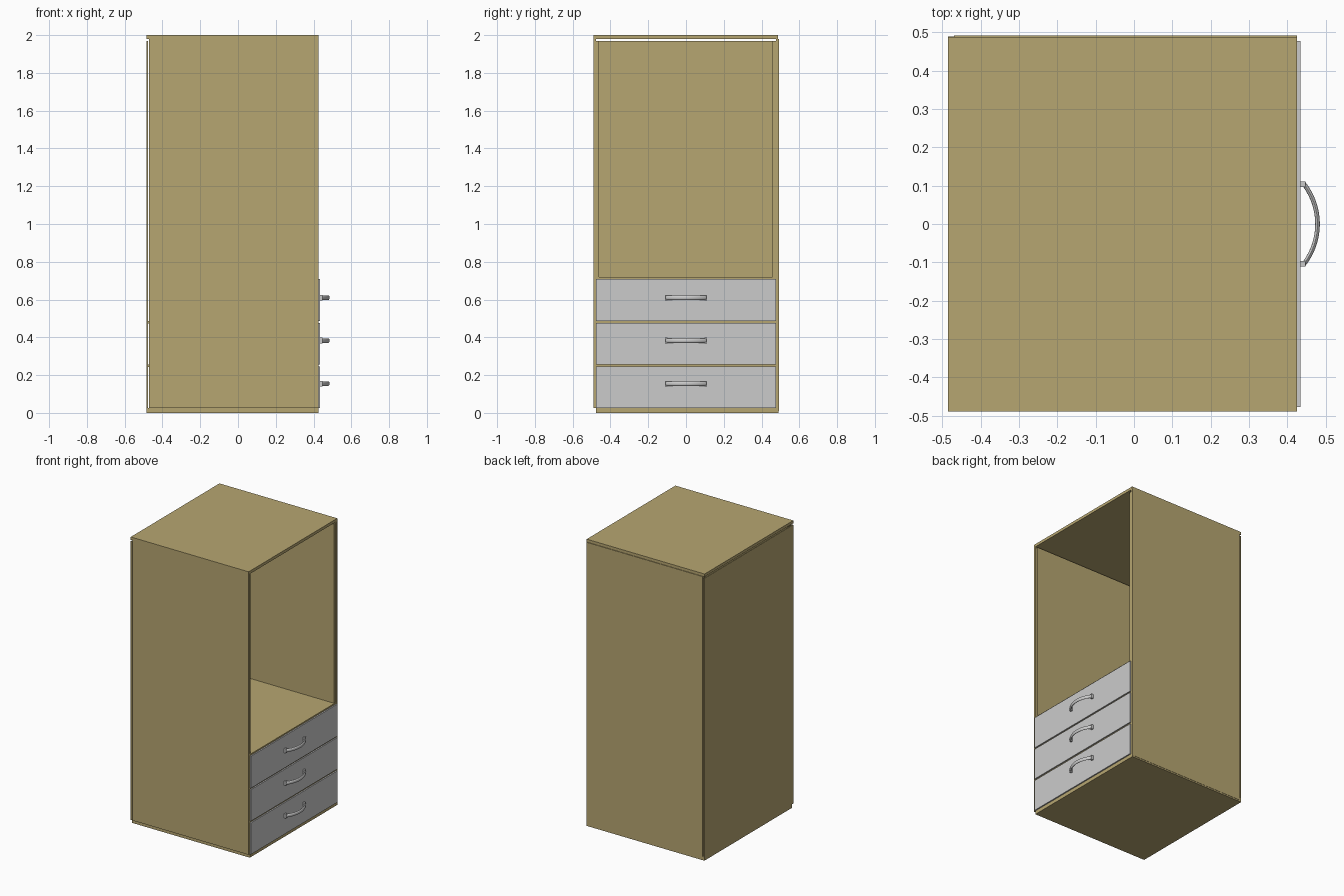
import bpy, bmesh, math
from mathutils import Vector

if "Cube" in bpy.data.objects:
    bpy.data.objects.remove(bpy.data.objects["Cube"])

tan = bpy.data.materials.new("light_wood")
tan.diffuse_color = (0.47, 0.38, 0.165, 1)
tan.use_nodes = True
tan.node_tree.nodes["Principled BSDF"].inputs["Base Color"].default_value = tan.diffuse_color


def finish(name, bm, mat=None):
    bmesh.ops.recalc_face_normals(bm, faces=bm.faces)
    me = bpy.data.meshes.new(name)
    bm.to_mesh(me)
    bm.free()
    ob = bpy.data.objects.new(name, me)
    bpy.context.collection.objects.link(ob)
    if mat:
        me.materials.append(mat)
    return ob


def add_box(bm, x, y, z):
    vs = bmesh.ops.create_cube(bm, size=1)["verts"]
    for v in vs:
        v.co = Vector([(a + b) / 2 + c * (b - a) for (a, b), c in zip((x, y, z), v.co)])


def box(name, x, y, z, mat=tan):
    bm = bmesh.new()
    add_box(bm, x, y, z)
    return finish(name, bm, mat)


# Carcass: overlapping boards, with a narrow gap in front of the back board
box("top_board", (-0.485, 0.425), (-0.49, 0.488), (1.98, 2.0))
box("bottom_board", (-0.485, 0.425), (-0.477, 0.49), (0, 0.025))
box("left_side", (-0.47, 0.425), (-0.49, -0.477), (0.025, 1.98))
box("right_side", (-0.47, 0.425), (0.477, 0.492), (0.01, 1.98))
box("back_board", (-0.485, -0.477), (-0.49, 0.488), (0.025, 1.97))

# Open compartment: floor and inner side linings
box("compartment_floor", (-0.47, 0.425), (-0.477, 0.477), (0.705, 0.72))
box("left_lining", (-0.47, 0.42), (-0.477, -0.46), (0.72, 1.97))
box("right_lining", (-0.47, 0.42), (0.457, 0.477), (0.72, 1.97))

# Shelves between the drawers
for i, z in enumerate((0.25, 0.48)):
    box(f"drawer_shelf_{i + 1}", (-0.477, 0.425), (-0.477, 0.477), (z - 0.007, z + 0.007))


# Bowed pull: oval section swept along an arc, with a foot at each end
def handle(name, z):
    bm = bmesh.new()
    half, rise, x0 = 0.105, 0.036, 0.443
    r = (half ** 2 + rise ** 2) / (2 * rise)
    span = math.asin(half / r)
    rings = []
    for i in range(25):
        a = span * (i / 12 - 1)
        ring = []
        for j in range(12):
            t = math.tau * j / 12
            d = r + 0.006 * math.cos(t)
            ring.append(bm.verts.new((x0 + rise - r + d * math.cos(a),
                                      d * math.sin(a), z + 0.012 * math.sin(t))))
        rings.append(ring)
    for p, q in zip(rings, rings[1:]):
        for j in range(12):
            bm.faces.new((p[j], p[j - 1], q[j - 1], q[j]))
    bm.faces.new(rings[0])
    bm.faces.new(rings[-1])
    for y in (-0.104, 0.104):
        add_box(bm, (0.433, 0.448), (y - 0.007, y + 0.007), (z - 0.015, z + 0.015))
    ob = finish(name, bm)
    bpy.context.view_layer.objects.active = ob
    ob.select_set(True)
    bpy.ops.object.shade_smooth_by_angle(angle=math.radians(40))
    ob.select_set(False)


# Drawer fronts and their pulls
for i, (lo, hi, hz) in enumerate(((0.025, 0.245, 0.155), (0.257, 0.477, 0.383), (0.487, 0.71, 0.61))):
    box(f"drawer_front_{i + 1}", (0.425, 0.434), (-0.477, 0.477), (lo, hi), None)
    handle(f"drawer_handle_{i + 1}", hz)
